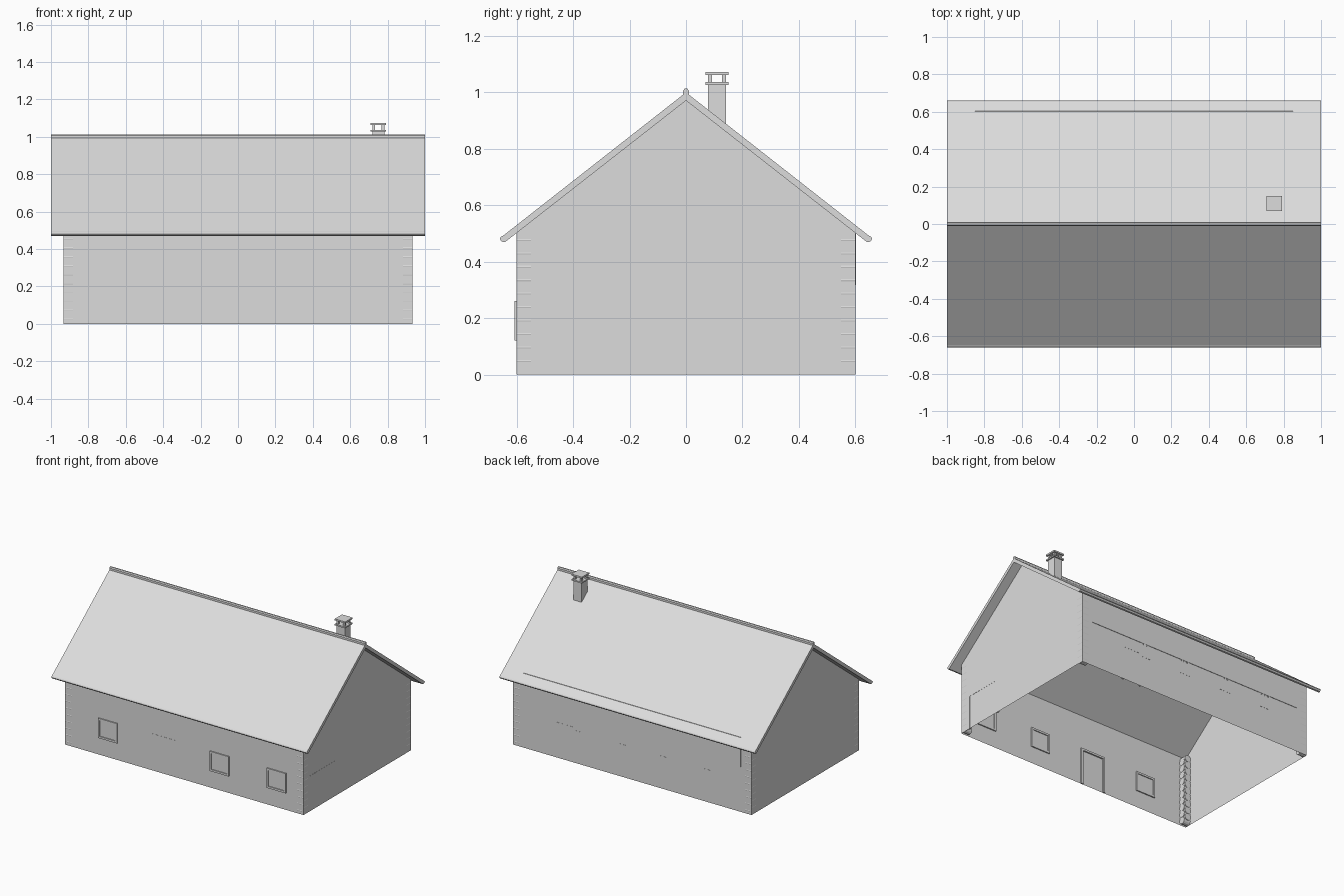
import bpy, bmesh
from mathutils import Matrix, Vector

cube = bpy.data.objects.get("Cube")
if cube:
    bpy.data.objects.remove(cube, do_unlink=True)

grey = bpy.data.materials.new("light_grey")
grey.use_nodes = True
grey.diffuse_color = (0.72, 0.72, 0.72, 1)
grey.node_tree.nodes["Principled BSDF"].inputs["Base Color"].default_value = grey.diffuse_color

HX, HY = 0.933, 0.6          # half length and half width of the walls
EAVE, PEAK = 0.502, 0.972    # wall height at the sides and at the ridge


def finish(name, bm):
    mesh = bpy.data.meshes.new(name)
    bm.to_mesh(mesh)
    bm.free()
    mesh.materials.append(grey)
    obj = bpy.data.objects.new(name, mesh)
    bpy.context.collection.objects.link(obj)
    return obj


def add_box(bm, lo, hi):
    lo, hi = Vector(lo), Vector(hi)
    m = Matrix.Translation((lo + hi) / 2) @ Matrix.Diagonal((hi - lo).to_4d())
    bmesh.ops.create_cube(bm, size=1, matrix=m)


def box(name, lo, hi):
    bm = bmesh.new()
    add_box(bm, lo, hi)
    return finish(name, bm)


def prism(name, profile, half):
    """Extrude a (y, z) profile along x."""
    bm = bmesh.new()
    face = bm.faces.new([bm.verts.new((-half, y, z)) for y, z in profile])
    new = bmesh.ops.extrude_face_region(bm, geom=[face], use_keep_orig=True)["geom"]
    bmesh.ops.translate(bm, vec=(2 * half, 0, 0),
                        verts=[g for g in new if isinstance(g, bmesh.types.BMVert)])
    bmesh.ops.recalc_face_normals(bm, faces=bm.faces)
    return finish(name, bm)


def frame(name, axis, a, b, z0, z1, d0, d1, width, sill=True):
    """Rectangular frame on a wall; axis is the direction the wall runs along."""
    bm = bmesh.new()
    bars = [(a, a + width, z0, z1), (b - width, b, z0, z1),
            (a + width, b - width, z1 - width, z1)]
    if sill:
        bars.append((a + width, b - width, z0, z0 + width))
    for p, q, low, high in bars:
        if axis == "x":
            add_box(bm, (p, d0, low), (q, d1, high))
        else:
            add_box(bm, (d0, p, low), (d1, q, high))
    return finish(name, bm)


# Wall shell, open at the bottom and under the roof
bm = bmesh.new()
outline = [(-HY, 0), (HY, 0), (HY, EAVE), (0, PEAK), (-HY, EAVE)]
ends = [[bm.verts.new((s * HX, y, z)) for y, z in outline] for s in (-1, 1)]
bm.faces.new(reversed(ends[0]))
bm.faces.new(ends[1])
bm.faces.new((ends[0][0], ends[1][0], ends[1][4], ends[0][4]))
bm.faces.new((ends[1][1], ends[0][1], ends[0][2], ends[1][2]))
finish("walls", bm)

# Roof with blunt rounded eaves, and the ridge cap
half_roof = [(0.642, 0.469), (0.653, 0.471), (0.66, 0.48), (0.656, 0.488), (0.647, 0.493)]
roof = half_roof + [(0, 1.0)] + [(-y, z) for y, z in reversed(half_roof)] + [(0, 0.971)]
prism("roof", roof, 1.0)
prism("ridge_cap", [(-0.01, 0.985), (0.01, 0.985), (0.01, 1.006),
                    (0.005, 1.013), (-0.005, 1.013), (-0.01, 1.006)], 1.0)

# Log ends stacked inside each corner
R, LOGS = 0.024, 10
bm = bmesh.new()
for sx in (-1, 1):
    for sy in (-1, 1):
        for i in range(LOGS):
            z = R + i * (EAVE - 0.025) / LOGS
            for turn, dx, dy, lift in (("Y", 0.025, R - 0.001, 0),
                                       ("X", R - 0.001, 0.025, R)):
                if z + lift > EAVE - R:
                    continue
                m = (Matrix.Translation((sx * (HX - dx), sy * (HY - dy), z + lift))
                     @ Matrix.Rotation(1.5708, 4, turn))
                bmesh.ops.create_cone(bm, cap_ends=True, segments=12, radius1=R,
                                      radius2=R, depth=0.05, matrix=m)
finish("corner_logs", bm)

# Front windows with raised frames
for i, x in enumerate((-0.597, 0.277, 0.723)):
    frame(f"front_window_frame_{i}", "x", x - 0.075, x + 0.075, 0.12, 0.26,
          -HY - 0.008, -HY + 0.008, 0.014)
    box(f"front_window_pane_{i}", (x - 0.061, -HY - 0.002, 0.134),
        (x + 0.061, -HY + 0.002, 0.246))

# Doors on the front, left end and back
frame("front_door_frame", "x", -0.255, -0.06, 0, 0.26, -HY - 0.001, -HY + 0.01, 0.014, False)
frame("end_door_frame", "y", -0.53, -0.235, 0, 0.25, HX - 0.01, HX + 0.001, 0.014, False)
frame("back_door_frame", "x", 0.445, 0.6, 0, 0.25, HY - 0.01, HY + 0.001, 0.014, False)

# Small back windows in an even row
for i in range(4):
    x = 0.37 - i * 0.333
    frame(f"back_window_frame_{i}", "x", x, x + 0.085, 0.22, 0.32, HY - 0.008, HY + 0.001, 0.01)

# Long board under the back eave
box("back_eave_board", (-0.85, HY - 0.003, 0.318), (0.85, HY + 0.003, 0.529))

# Chimney: shaft, lower slab, four posts and cap
CX, CY = 0.75, 0.11


def slab(name, r, z0, z1):
    box(name, (CX - r, CY - r, z0), (CX + r, CY + r, z1))


slab("chimney_shaft", 0.032, 0.86, 1.027)
slab("chimney_slab", 0.041, 1.027, 1.037)
slab("chimney_cap", 0.041, 1.062, 1.073)
bm = bmesh.new()
for sx in (-1, 1):
    for sy in (-1, 1):
        c = Vector((CX + sx * 0.025, CY + sy * 0.025, 0))
        add_box(bm, c + Vector((-0.007, -0.007, 1.037)), c + Vector((0.007, 0.007, 1.062)))
finish("chimney_posts", bm)
